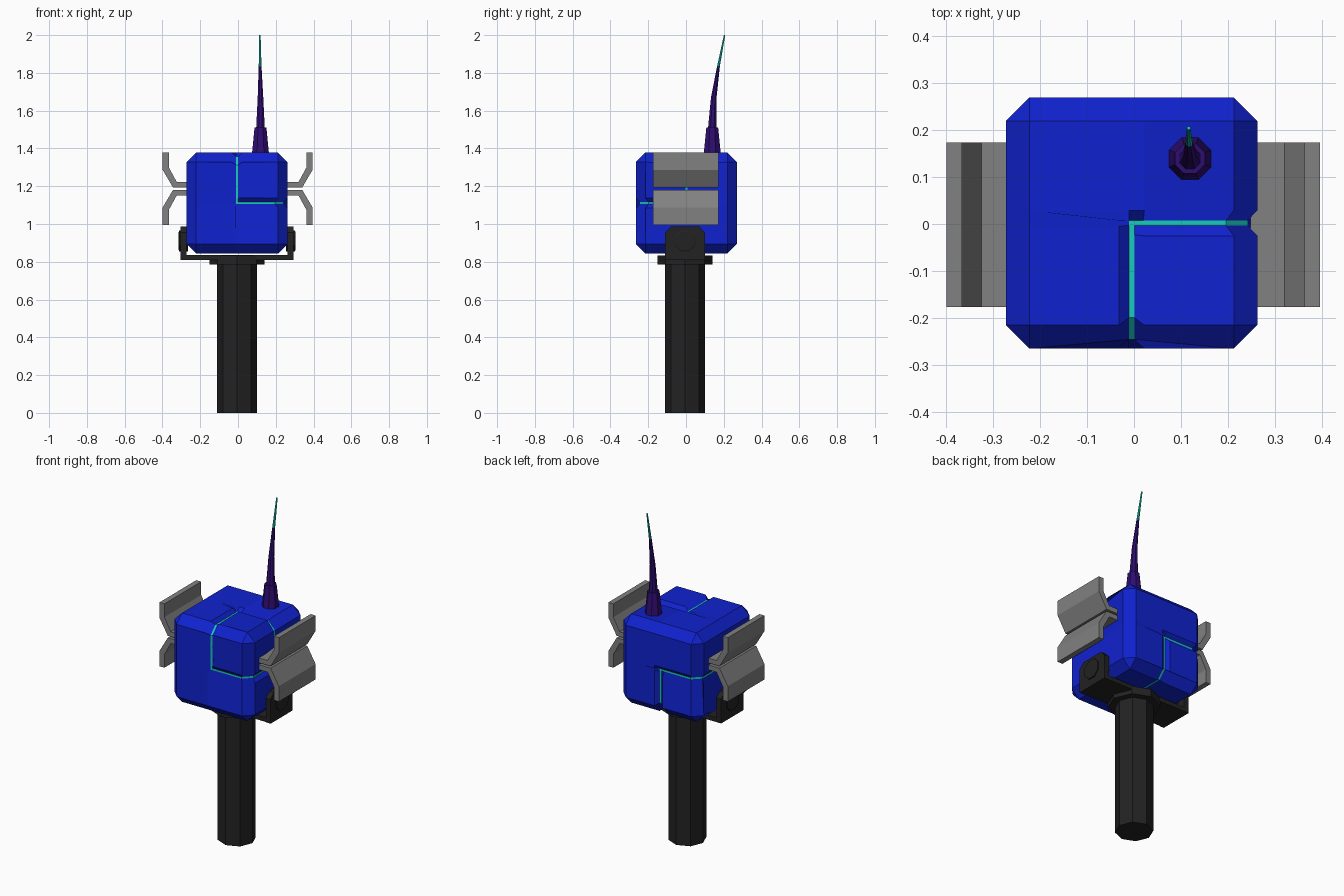
import bpy, bmesh, math
from mathutils import Vector

if "Cube" in bpy.data.objects:
    bpy.data.objects.remove(bpy.data.objects["Cube"], do_unlink=True)


def material(name, r, g, b):
    m = bpy.data.materials.new(name)
    m.use_nodes = True
    m.diffuse_color = (r, g, b, 1)
    m.node_tree.nodes["Principled BSDF"].inputs["Base Color"].default_value = (r, g, b, 1)
    return m


blue = material("deep blue", 0.005, 0.016, 0.62)
teal = material("glowing teal", 0.008, 0.6, 0.5)
grey = material("mid grey", 0.22, 0.22, 0.22)
black = material("matte black", 0.016, 0.016, 0.016)
purple = material("dark purple", 0.028, 0.004, 0.17)


def finish(name, bm, *mats):
    bmesh.ops.recalc_face_normals(bm, faces=bm.faces)
    mesh = bpy.data.meshes.new(name)
    bm.to_mesh(mesh)
    bm.free()
    for m in mats:
        mesh.materials.append(m)
    obj = bpy.data.objects.new(name, mesh)
    bpy.context.collection.objects.link(obj)
    return obj


def skin(name, rings, *mats):
    """Join equal rings of points into a capped solid."""
    bm = bmesh.new()
    rows = [[bm.verts.new(p) for p in ring] for ring in rings]
    n = len(rows[0])
    for a, b in zip(rows, rows[1:]):
        for i in range(n):
            j = (i + 1) % n
            bm.faces.new((a[i], a[j], b[j], b[i]))
    bm.faces.new(rows[0])
    bm.faces.new(rows[-1])
    return finish(name, bm, *mats)


def octagon(x, y, z, r, turn=0.0, axis="z"):
    ring = []
    for i in range(8):
        a = math.tau * (i + turn) / 8
        u, v = r * math.cos(a), r * math.sin(a)
        ring.append((x + u, y + v, z) if axis == "z" else (x, y + u, z + v))
    return ring


# Body: chamfered cube, cut along the groove edges around two opposite corners
HALF, FLOOR, RIM, DEPTH = 0.267, 0.006, 0.027, 0.02
bm = bmesh.new()
bmesh.ops.create_cube(bm, size=2 * HALF)
bmesh.ops.bevel(bm, geom=bm.edges[:], offset=0.05, segments=1, affect="EDGES")
for axis in range(3):
    normal = Vector((0, 0, 0))
    normal[axis] = 1
    for d in (-RIM, -FLOOR, FLOOR, RIM):
        bmesh.ops.bisect_plane(bm, geom=bm.verts[:] + bm.edges[:] + bm.faces[:],
                               plane_co=normal * d, plane_no=normal, dist=1e-5)


def in_groove(co):
    corner = (co.x, -co.y, co.z)
    return min(abs(min(corner)), abs(max(corner))) < FLOOR + 0.001


floor_verts = {v for v in bm.verts if in_groove(v.co)}
for f in bm.faces:
    f.material_index = int(all(v in floor_verts for v in f.verts))
for v in floor_verts:
    v.co *= 1 - DEPTH / HALF
bmesh.ops.dissolve_limit(bm, angle_limit=0.01, verts=bm.verts[:], edges=bm.edges[:],
                         delimit={"MATERIAL"})
body = finish("body", bm, blue, teal)
body.location = (-0.005, 0.002, 1.111)

# Handle and collar plate
C = -0.005
skin("handle", [octagon(C, C, z, 0.105) for z in (0, 0.8)], black)
skin("handle_plate", [octagon(C, C, z, 0.145) for z in (0.785, 0.832)], black)

# Cradle: base strip, two chamfered arms and their pivot bolts
strip = [(-0.3, 0.81), (0.29, 0.81), (0.29, 0.836), (-0.3, 0.836)]
skin("cradle_base", [[(x, y, z) for x, z in strip] for y in (-0.107, 0.1)], black)
arm = [(-0.105, 0.81), (0.105, 0.81), (0.105, 0.955),
       (0.075, 0.986), (-0.075, 0.986), (-0.105, 0.955)]
for side, label in ((1, "left"), (-1, "right")):
    skin(label + "_cradle_arm",
         [[(C + side * x, C + y, z) for y, z in arm] for x in (0.268, 0.299)], black)
    skin(label + "_pivot_bolt",
         [octagon(C + side * x, C, 0.91, r, 0.5, "x")
          for x, r in ((0.26, 0.06), (0.306, 0.06), (0.309, 0.052))], black)

# Bent side fins, mirrored sideways and up-down
MID = 1.187
fin = [(0.25, 0.006), (0.342, 0.006), (0.397, 0.1), (0.397, 0.192),
       (0.364, 0.192), (0.364, 0.112), (0.322, 0.035), (0.25, 0.035)]
for side, label in ((1, "left"), (-1, "right")):
    for up, level in ((1, "upper"), (-1, "lower")):
        skin(label + "_" + level + "_fin",
             [[(-0.002 + side * x, y, MID + up * z) for x, z in fin]
              for y in (-0.176, 0.173)], grey)

# Antenna: tapered socket and a whip that leans back to a bright tip
skin("antenna_socket", [octagon(0.119, 0.139, z, r, 0.5)
                        for z, r in ((1.36, 0.05), (1.51, 0.034))], purple)
joint = (0.117, 0.172, 1.835, 0.008)
whip = [(0.119, 0.139, 1.5, 0.025), (0.119, 0.147, 1.67, 0.016), joint]
skin("antenna_whip", [octagon(*p, 0.5) for p in whip], purple)
skin("antenna_tip", [octagon(*p, 0.5) for p in (joint, (0.116, 0.204, 2.0, 0.004))], teal)
